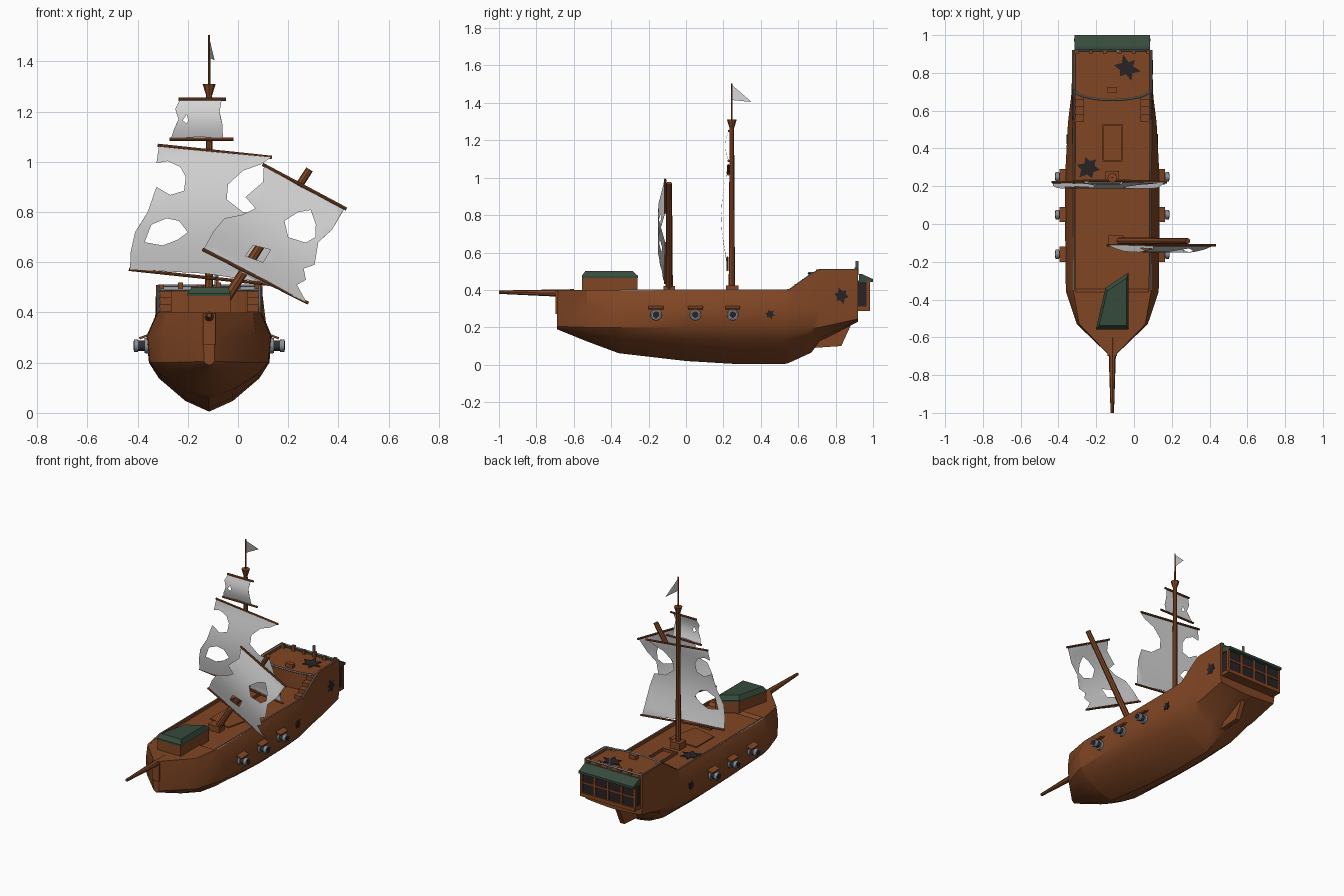
import bpy, bmesh, math, random
from mathutils import Vector, Matrix
from mathutils.geometry import delaunay_2d_cdt

if "Cube" in bpy.data.objects:
    bpy.data.objects.remove(bpy.data.objects["Cube"])

random.seed(4)
CX = -0.115  # ship centre line


def material(name, rgb):
    m = bpy.data.materials.new(name)
    m.diffuse_color = (*rgb, 1)
    m.use_nodes = True
    m.node_tree.nodes["Principled BSDF"].inputs["Base Color"].default_value = m.diffuse_color
    return m


WOOD = material("brown wood", (0.22, 0.062, 0.018))
SAIL = material("grey sailcloth", (0.68, 0.68, 0.68))
GREEN = material("dark green roof", (0.036, 0.070, 0.045))
DARK = material("black brown", (0.022, 0.016, 0.018))
METAL = material("grey metal", (0.25, 0.28, 0.31))
IRON = material("dark iron", (0.03, 0.032, 0.037))


def make(name, bm, mat, smooth=False):
    bmesh.ops.recalc_face_normals(bm, faces=bm.faces)
    me = bpy.data.meshes.new(name)
    bm.to_mesh(me)
    bm.free()
    ob = bpy.data.objects.new(name, me)
    bpy.context.collection.objects.link(ob)
    me.materials.append(mat)
    if smooth:
        bpy.context.view_layer.objects.active = ob
        ob.select_set(True)
        bpy.ops.object.shade_smooth_by_angle(angle=math.radians(32))
        ob.select_set(False)
    return ob


def box(name, lo, hi, mat, rot=None):
    bm = bmesh.new()
    bmesh.ops.create_cube(bm, size=1)
    lo, hi = Vector(lo), Vector(hi)
    bmesh.ops.scale(bm, vec=hi - lo, verts=bm.verts)
    if rot:
        bmesh.ops.rotate(bm, matrix=Matrix.Rotation(rot[0], 3, rot[1]), verts=bm.verts)
    bmesh.ops.translate(bm, vec=(lo + hi) / 2, verts=bm.verts)
    return make(name, bm, mat)


def rod(name, a, b, r1, r2, mat, sides=8):
    a, b = Vector(a), Vector(b)
    bm = bmesh.new()
    bmesh.ops.create_cone(bm, cap_ends=True, segments=sides, radius1=r1, radius2=r2, depth=(b - a).length)
    q = (b - a).to_track_quat('Z', 'Y').to_matrix().to_4x4()
    bmesh.ops.transform(bm, matrix=Matrix.Translation((a + b) / 2) @ q, verts=bm.verts)
    return make(name, bm, mat, sides > 6)


def loft(name, rings, mat, smooth=False):
    bm = bmesh.new()
    vs = [[bm.verts.new(p) for p in r] for r in rings]
    n = len(vs[0])
    for a, b in zip(vs, vs[1:]):
        for i in range(n):
            bm.faces.new((a[i], a[(i + 1) % n], b[(i + 1) % n], b[i]))
    bm.faces.new(vs[0])
    bm.faces.new(vs[-1])
    return make(name, bm, mat, smooth)


def prism(name, pts, axis, a, b, mat):
    def place(p, d):
        return {'x': (d, *p), 'y': (p[0], d, p[1]), 'z': (*p, d)}[axis]
    return loft(name, [[place(p, d) for p in pts] for d in (a, b)], mat)


def path(name, pts, r, mat):
    for i, (a, b) in enumerate(zip(pts, pts[1:])):
        rod(f"{name}_{i}", a, b, r, r, mat, 4)


# Hull: lofted half sections mirrored across the centre line
rings = []
for y, wt, wm, zk, zt, zd in [
        (-0.69, .02, .022, .19, .40, .399), (-0.53, .175, .188, .125, .40, .399),
        (-0.36, .205, .245, .062, .40, .399), (-0.345, .205, .246, .06, .40, .38),
        (0.0, .207, .25, .02, .40, .38), (.25, .208, .25, .005, .40, .38),
        (.53, .21, .235, .005, .40, .38), (.55, .21, .233, .01, .40, .38),
        (.67, .211, .218, .065, .485, .38), (.715, .212, .215, .125, .51, .38),
        (.92, .212, .212, .23, .51, .38)]:
    zc = max(.20, zk + .015)
    h = zc - zk
    half = [(wm * .38, zk + h * .22), (wm * .8, zk + h * .68), (wm * .96, zc), (wm, .305),
            (wt, zt), (wt * .94, zt), (wt * .94, zd)]
    ring = [(0, zk)] + half + [(-x, z) for x, z in reversed(half)]
    rings.append([(CX + x, y, z) for x, z in ring])
loft("hull", rings, WOOD, True)
prism("rudder", [(.68, .09), (.83, .10), (.89, .23), (.70, .25)], 'x', CX - .015, CX + .015, WOOD)
box("stem_post", (CX - .025, -.698, .27), (CX + .025, -.66, .395), WOOD)

# Raised stern deck with curved front edge
edge = [(CX + .2 * math.sin(t), .71 - .055 * math.cos(t)) for t in [i * math.pi / 12 for i in range(-6, 7)]]
prism("stern_deck", [(CX - .205, .92)] + edge + [(CX + .205, .92)], 'z', .375, .485, WOOD)
path("stern_deck_rail", [(x, y, .49) for x, y in edge], .005, METAL)
path("stern_back_rail", [(CX - .2, .918, .505), (CX + .2, .918, .505)], .006, METAL)
for i in range(6):
    box(f"stern_rail_post_{i}", (CX - .2 + i * .076, .90, .48), (CX - .18 + i * .076, .918, .512 + .008 * (i % 2)), WOOD)
rod("stern_lantern_post", (CX + .03, .915, .48), (CX + .03, .915, .555), .008, .008, METAL)
box("helm_seat", (CX - .025, .695, .48), (CX + .025, .725, .51), WOOD)

for s in (-1, 1):
    # Grey rail, stairs
    x = CX + s * .202
    path(f"side_rail_{s}", [(x, -.35, .397), (x, .55, .397), (x, .67, .483), (x, .715, .507), (x, .92, .507)], .006, METAL)
    for k in range(4):
        xs = sorted((CX + s * .15, CX + s * .197))
        box(f"stair_{s}_{k}", (xs[0], .54 + k * .04, .375), (xs[1], .70, .405 + k * .027), WOOD)
    # Cannons and port lids
    for k, y in enumerate((-.16, .05, .25)):
        rod(f"cannon_{s}_{k}", (CX + s * .2, y, .268), (CX + s * .298, y, .268), .021, .021, IRON, 12)
        rod(f"cannon_ring_{s}_{k}", (CX + s * .24, y, .268), (CX + s * .258, y, .268), .032, .030, METAL, 12)
        rod(f"cannon_lip_{s}_{k}", (CX + s * .283, y, .268), (CX + s * .30, y, .268), .025, .025, METAL, 12)
        rod(f"cannon_bore_{s}_{k}", (CX + s * .29, y, .268), (CX + s * .302, y, .268), .018, .018, DARK, 12)
        c = CX + s * .257
        box(f"port_lid_{s}_{k}", (c - .022, y - .04, .300), (c + .022, y + .04, .309), WOOD, (s * .35, 'Y'))

# Stern gallery with windows and green roof
box("gallery_windows", (CX - .195, .915, .305), (CX + .195, .975, .45), DARK)
box("gallery_sill", (CX - .2, .91, .288), (CX + .2, .985, .312), WOOD)
for i in range(5):
    x = CX - .195 + i * .0975
    box(f"gallery_post_{i}", (x - .008, .965, .30), (x + .008, .983, .45), WOOD)
box("gallery_crossbar", (CX - .195, .965, .374), (CX + .195, .98, .384), WOOD)
prism("gallery_roof", [(.925, .485), (.94, .485), (1.0, .458), (1.0, .443), (.925, .443)],
      'x', CX - .2, CX + .2, GREEN)

# Fore cabin with bevelled green roof
plan = [(-.20, -.555), (-.03, -.555), (-.03, -.26), (-.15, -.34)]
prism("fore_cabin", plan, 'z', .39, .467, WOOD)
mid = Vector((-.095, -.44))
rise = lambda f, z: [(*(mid + (Vector(p) - mid) * f), z) for p in plan]
loft("fore_cabin_roof", [rise(1.02, .465), rise(1.02, .475), rise(.85, .502)], GREEN)

# Deck hatches and loose planks
for i, (lo, hi) in enumerate([((-.168, .33), (-.158, .53)), ((-.07, .33), (-.06, .53)),
                              ((-.168, .33), (-.06, .34)), ((-.168, .52), (-.06, .53))]):
    box(f"hatch_frame_{i}", (*lo, .375), (*hi, .397), WOOD)
prism("deck_plank_cover", [(-.21, .19), (0, .18), (-.05, -.03), (-.21, .01)], 'z', .375, .387, WOOD)


# Dark jagged holes as thin plates
def jag(u, v, r):
    return [(u + r * k * math.cos(a), v + r * k * math.sin(a))
            for a, k in [(i * math.pi / 6 + .3, random.uniform(.85, 1.2) if i % 2 else random.uniform(.45, .65))
                         for i in range(12)]]


prism("deck_hole", jag(-.24, .30, .065), 'z', .377, .384, DARK)
prism("stern_deck_hole", jag(-.035, .825, .065), 'z', .482, .489, DARK)
prism("stern_side_hole", jag(.83, .37, .042), 'x', CX + .207, CX + .2155, DARK)
for s in (-1, 1):
    prism(f"side_hole_{s}", jag(.45, .27, .028), 'x', CX + s * .233, CX + s * .242, DARK)

# Bowsprit, masts, crow's nest
rod("bowsprit", (CX, -.60, .382), (CX, -1.0, .388), .022, .009, WOOD)
box("main_mast_foot", (CX - .035, .215, .375), (CX + .035, .28, .425), WOOD)
rod("main_mast", (CX, .245, .38), (CX, .245, 1.30), .017, .012, WOOD)
rod("crows_nest", (CX, .245, 1.265), (CX, .245, 1.31), .012, .026, WOOD)
rod("flag_pole", (CX, .245, 1.30), (CX, .245, 1.505), .005, .004, WOOD)
box("fore_mast_foot", (CX - .02, -.12, .375), (CX + .06, -.06, .42), WOOD)
rod("fore_mast", (-.095, -.09, .38), (.285, -.09, .97), .02, .015, WOOD)

# Yards
for name, a, b, y in [("main_upper", (-.32, 1.066), (.135, 1.018), .226),
                      ("main_lower", (-.435, .572), (.175, .507), .222),
                      ("top_upper", (-.238, 1.25), (-.048, 1.25), .23),
                      ("top_lower", (-.272, 1.09), (-.018, 1.09), .228),
                      ("fore_upper", (.098, .99), (.432, .812), -.112),
                      ("fore_lower", (-.142, .652), (.28, .437), -.112)]:
    rod(name + "_yard", (a[0], y, a[1]), (b[0], y, b[1]), .0065, .0065, WOOD)


# Sails: torn outlines with holes, triangulated and bulged forwards
def inside(p, poly):
    hit = False
    for a, b in zip(poly, poly[1:] + poly[:1]):
        if (a[1] > p[1]) != (b[1] > p[1]) and p[0] < (b[0] - a[0]) * (p[1] - a[1]) / (b[1] - a[1]) + a[0]:
            hit = not hit
    return hit


def sail(name, outline, holes, bulge, step=.03):
    pts, edges = [], []
    for loop in [outline] + holes:
        n = len(pts)
        pts += [Vector(p) for p in loop]
        edges += [(n + i, n + (i + 1) % len(loop)) for i in range(len(loop))]
    keep = lambda p: inside(p, outline) and not any(inside(p, h) for h in holes)
    for i in range(int(1 / step)):
        for j in range(int(1 / step)):
            p = Vector((-.45 + i * step, .42 + j * step))
            if keep(p):
                pts.append(p)
    vs, _, fs, *_ = delaunay_2d_cdt(pts, edges, [], 0, 1e-5)
    bm = bmesh.new()
    bv = [bm.verts.new((v.x, bulge(v.x, v.y), v.y)) for v in vs]
    for f in fs:
        if keep(sum((vs[i] for i in f), Vector((0, 0))) / 3):
            bm.faces.new([bv[i] for i in f])
    make(name, bm, SAIL, True)


def arch(v):
    return math.sin(math.pi * min(max(v, 0), 1))


sail("main_sail",
     [(-.315, 1.062), (.132, 1.018), (.09, .99), (.02, .965), (-.04, .91), (-.045, .85), (.02, .80), (.10, .79),
      (.13, .70), (.165, .51), (-.13, .555), (-.43, .572), (-.428, .64), (-.41, .72), (-.36, .80), (-.325, .90),
      (-.27, .868), (-.215, .885), (-.208, .94), (-.23, .98), (-.28, 1.003), (-.325, .995)],
     [[(-.372, .68), (-.345, .75), (-.285, .775), (-.235, .765), (-.20, .72), (-.24, .69), (-.30, .667)]],
     lambda x, z: .222 - .034 * arch((z - .54) / .5))
sail("top_sail",
     [(-.232, 1.248), (-.065, 1.248), (-.073, 1.20), (-.062, 1.15), (-.06, 1.092), (-.15, 1.10), (-.268, 1.092),
      (-.255, 1.13), (-.237, 1.17), (-.25, 1.21)],
     [[(-.22, 1.165), (-.205, 1.19), (-.198, 1.165), (-.205, 1.152)]],
     lambda x, z: .228 - .018 * arch((z - 1.09) / .16), .02)
sail("fore_sail",
     [(.103, .985), (.26, .895), (.425, .815), (.375, .73), (.32, .68), (.305, .59), (.262, .575), (.27, .53),
      (.235, .51), (.272, .442), (.06, .535), (-.138, .65), (-.10, .72), (-.055, .775), (.02, .79), (.07, .815),
      (.03, .86), (.10, .92)],
     [[(.185, .765), (.24, .80), (.29, .808), (.31, .75), (.308, .70), (.27, .678), (.20, .70)],
      [(.06, .668), (.13, .65), (.10, .60), (.03, .625)]],
     lambda x, z: -.112 - .038 * arch((x * .537 + z * .843 - .49) / .41))

# Pennant
bm = bmesh.new()
bm.faces.new([bm.verts.new(p) for p in [(CX, .247, 1.495), (CX + .022, .35, 1.405), (CX, .247, 1.415)]])
make("pennant", bm, SAIL)
